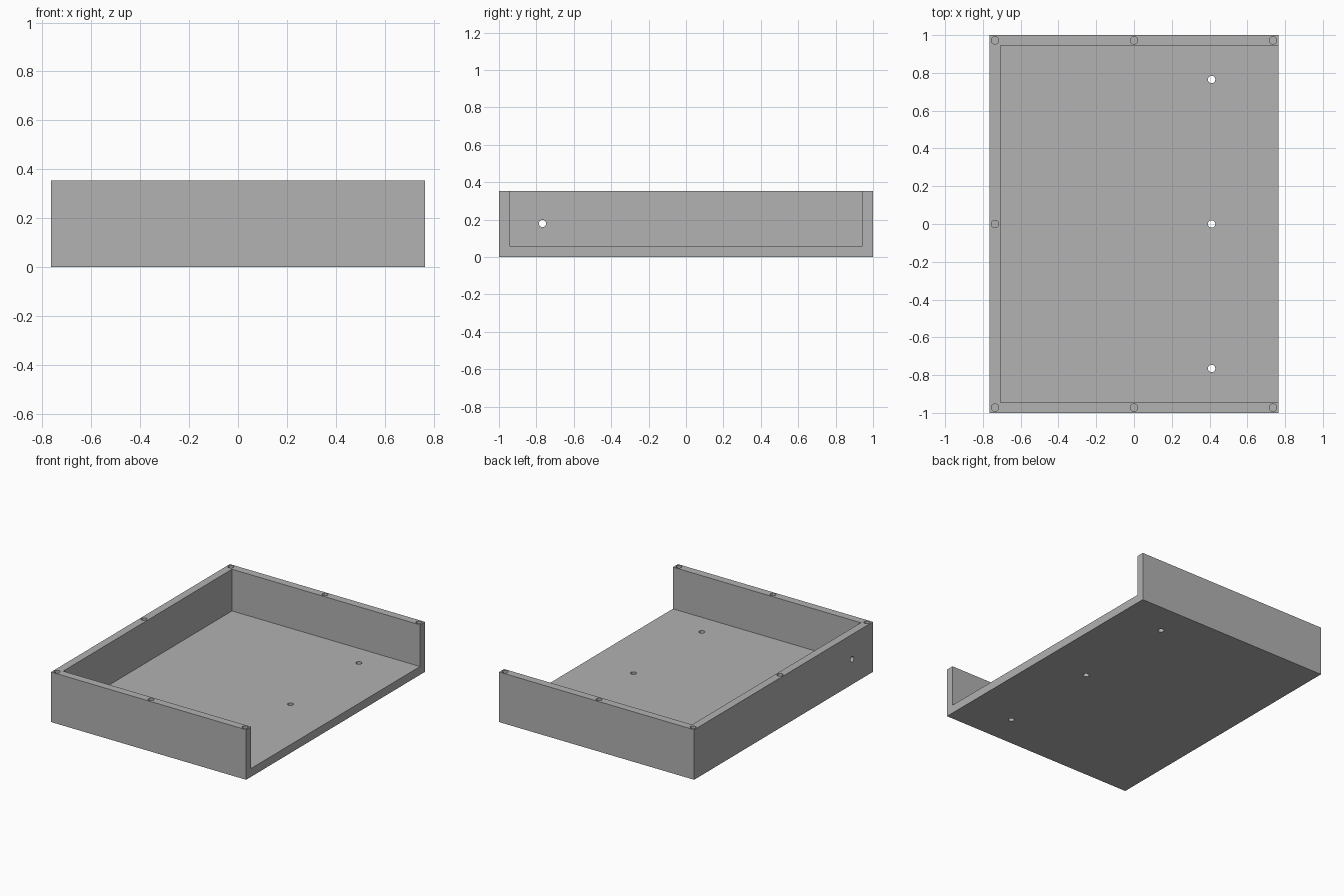
import bpy, bmesh
from mathutils import Matrix, Vector

cube = bpy.data.objects.get("Cube")
if cube:
    bpy.data.objects.remove(cube, do_unlink=True)

HX, HY, H = 0.764, 1.0, 0.354     # half width, half depth, height
WALL, FLOOR = 0.056, 0.059        # thicknesses
RADIUS, SCREW_DEPTH = 0.0195, 0.2

grey = bpy.data.materials.new("plain_grey")
grey.use_nodes = True
colour = (0.445, 0.445, 0.445, 1)
grey.diffuse_color = colour
grey.node_tree.nodes["Principled BSDF"].inputs["Base Color"].default_value = colour


def add_box(bm, low, high):
    low, high = Vector(low), Vector(high)
    matrix = Matrix.Translation((low + high) / 2) @ Matrix.Diagonal((*(high - low), 1))
    bmesh.ops.create_cube(bm, size=1, matrix=matrix)


def add_drill(bm, centre, length, axis="Z"):
    turn = Matrix.Rotation(1.5707963, 4, "Y") if axis == "X" else Matrix.Identity(4)
    bmesh.ops.create_cone(bm, cap_ends=True, segments=32, radius1=RADIUS,
                          radius2=RADIUS, depth=length,
                          matrix=Matrix.Translation(centre) @ turn)


def make_object(name, bm):
    mesh = bpy.data.meshes.new(name)
    bm.to_mesh(mesh)
    bm.free()
    mesh.materials.append(grey)
    obj = bpy.data.objects.new(name, mesh)
    bpy.context.collection.objects.link(obj)
    return obj


def cut(target, cutter):
    cutter.hide_render = True
    mod = target.modifiers.new(cutter.name, "BOOLEAN")
    mod.operation, mod.solver, mod.object = "DIFFERENCE", "EXACT", cutter
    bpy.context.view_layer.objects.active = target
    bpy.ops.object.modifier_apply(modifier=mod.name)
    bpy.data.objects.remove(cutter, do_unlink=True)


# Solid block for the tray
bm = bmesh.new()
add_box(bm, (-HX, -HY, 0), (HX, HY, H))
tray = make_object("open_sided_tray", bm)

# Cavity, open at the top and at the +x side
bm = bmesh.new()
add_box(bm, (-HX + WALL, -HY + WALL, FLOOR), (HX + 1, HY - WALL, H + 1))
cut(tray, make_object("cavity_cutter", bm))

# Blind screw holes in the rim, through holes in the floor and side wall
bm = bmesh.new()
sx, sy = HX - WALL / 2, HY - WALL / 2
rim = [(x, y) for x in (-sx, 0, sx) for y in (-sy, sy)] + [(-sx, 0)]
for x, y in rim:
    add_drill(bm, (x, y, H), SCREW_DEPTH * 2)
for y in (-0.765, 0, 0.765):
    add_drill(bm, (0.411, y, FLOOR / 2), FLOOR * 2)
add_drill(bm, (-HX + WALL / 2, -0.767, 0.179), WALL * 2, "X")
cut(tray, make_object("hole_cutter", bm))

# Keep flat faces crisp and the hole walls smooth
bpy.ops.object.select_all(action="DESELECT")
tray.select_set(True)
bpy.context.view_layer.objects.active = tray
bpy.ops.object.shade_smooth_by_angle()
